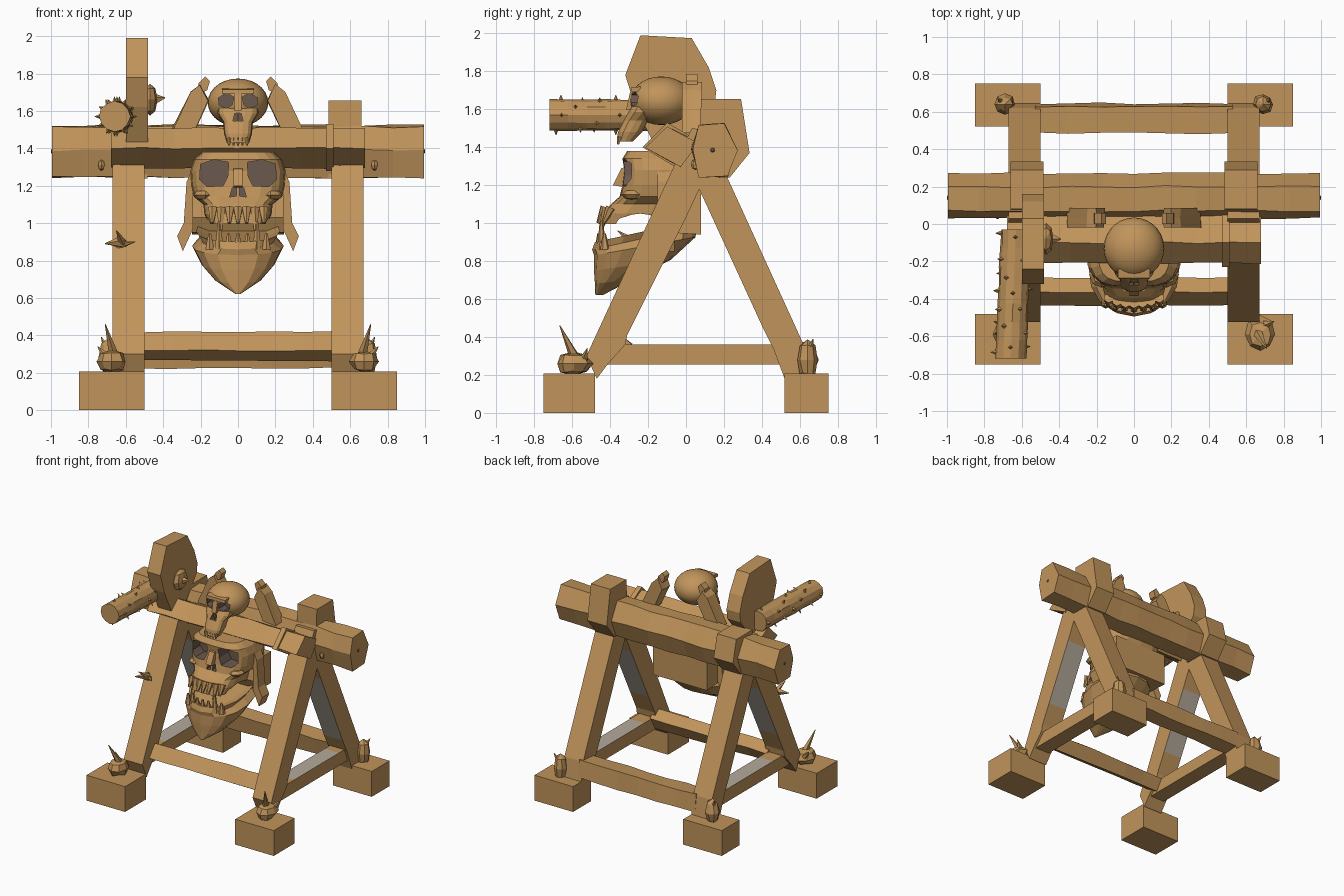
import bpy, bmesh, math, random
from mathutils import Vector, Matrix

if "Cube" in bpy.data.objects:
    bpy.data.objects.remove(bpy.data.objects["Cube"])
random.seed(4)

def material(name, rgb):
    m = bpy.data.materials.new(name)
    m.diffuse_color = (*rgb, 1)
    m.use_nodes = True
    m.node_tree.nodes["Principled BSDF"].inputs["Base Color"].default_value = m.diffuse_color
    return m

WOOD = material("brown wood", (0.53, 0.296, 0.104))
DARK = material("dark hollow", (0.15, 0.10, 0.077))
GREY = material("grey wear", (0.46, 0.40, 0.33))

def finish(name, bm, second=GREY, smooth=None):
    bmesh.ops.recalc_face_normals(bm, faces=bm.faces)
    me = bpy.data.meshes.new(name)
    bm.to_mesh(me)
    bm.free()
    ob = bpy.data.objects.new(name, me)
    bpy.context.collection.objects.link(ob)
    me.materials.append(WOOD)
    me.materials.append(second)
    if smooth:
        bpy.context.view_layer.objects.active = ob
        for o in bpy.context.selected_objects:
            o.select_set(False)
        ob.select_set(True)
        bpy.ops.object.shade_smooth_by_angle(angle=math.radians(smooth))
    return ob

def rings_to_mesh(bm, rings):
    rows = [[bm.verts.new(p) for p in r] for r in rings]
    n = len(rows[0])
    sides = []
    for a, b in zip(rows, rows[1:]):
        for i in range(n):
            j = (i + 1) % n
            sides.append((i, bm.faces.new((a[i], a[j], b[j], b[i]))))
    bm.faces.new(rows[0])
    bm.faces.new(rows[-1])
    return sides

def prism(name, profile, a, b, axis='x', segs=1, jitter=0.0, grey=()):
    """Extrude a profile: axis x takes (y, z) points, axis y takes (x, z) points."""
    bm = bmesh.new()
    rings = []
    for k in range(segs + 1):
        t = a + (b - a) * k / segs
        ring = []
        for p in profile:
            u, v = (c + random.uniform(-jitter, jitter) for c in p)
            ring.append((t, u, v) if axis == 'x' else (u, t, v))
        rings.append(ring)
    for i, f in rings_to_mesh(bm, rings):
        if i in grey:
            f.material_index = 1
    return finish(name, bm)

def spikes(name, items, sides=5, tip_size=0.08):
    """Cones given as (base, tip, base radius)."""
    bm = bmesh.new()
    for base, tip, r in items:
        base, d = Vector(base), Vector(tip) - Vector(base)
        m = Matrix.Translation(base + d / 2) @ d.to_track_quat('Z', 'Y').to_matrix().to_4x4()
        bmesh.ops.create_cone(bm, cap_ends=True, segments=sides, radius1=r,
                              radius2=r * tip_size, depth=d.length, matrix=m)
    return finish(name, bm)

def blob(name, centre, size, second=GREY, index=0, seg=10, smooth=None, rough=0.0):
    bm = bmesh.new()
    bmesh.ops.create_uvsphere(bm, u_segments=seg, v_segments=max(4, seg // 2), radius=1)
    for v in bm.verts:
        k = 1 + random.uniform(-rough, rough)
        v.co = Vector(centre) + Vector(v.co[i] * size[i] * k for i in range(3))
    for f in bm.faces:
        f.material_index = index
    return finish(name, bm, second, smooth)

def loft(name, sections, n=20, power=0.75, smooth=None):
    """Stack rounded horizontal sections: z, half width, front y, back y, tilt."""
    bm = bmesh.new()
    rings = []
    for z, hw, yf, yb, tilt in sections:
        ring = []
        for i in range(n):
            c, s = math.cos(math.tau * i / n), math.sin(math.tau * i / n)
            x = hw * math.copysign(abs(c) ** power, c)
            y = (yf + yb) / 2 + (yb - yf) / 2 * math.copysign(abs(s) ** power, s)
            ring.append((x, y, z + tilt * (y - yf)))
        rings.append(ring)
    rings_to_mesh(bm, rings)
    return finish(name, bm, DARK, smooth)

def carve(ob, cutters):
    for c in cutters:
        c.hide_render = True
        m = ob.modifiers.new("hollow", 'BOOLEAN')
        m.operation, m.object, m.solver = 'DIFFERENCE', c, 'EXACT'
    dg = bpy.context.evaluated_depsgraph_get()
    me = bpy.data.meshes.new_from_object(ob.evaluated_get(dg))
    ob.modifiers.clear()
    ob.data = me
    for c in cutters:
        bpy.data.objects.remove(c)

def socket(outline, y0, y1):
    """Dark cutter pushed into a skull from the front."""
    ob = prism("socket_cutter", outline, y0, y1, 'y')
    ob.data.materials[1] = DARK
    for p in ob.data.polygons:
        p.material_index = 1
    return ob

# --- A-frame sides, feet and top brackets
front_leg = [(-0.47, 0.18), (-0.525, 0.30), (-0.11, 1.2), (0.03, 1.5), (0.2, 1.48), (0.08, 1.2),
             (0.0, 1.03), (-0.23, 0.57), (-0.31, 0.41), (-0.32, 0.36), (-0.41, 0.26)]
back_leg = [(0.05, 1.22), (0.2, 1.28), (0.62, 0.36), (0.65, 0.18), (0.52, 0.18), (0.46, 0.34),
            (0.40, 0.46), (0.12, 1.07)]
rail = [(-0.46, 0.255), (-0.36, 0.36), (-0.2, 0.36), (0.38, 0.36), (0.5, 0.36), (0.58, 0.255)]
for side, s in (("left", -1), ("right", 1)):
    prism(side + "_front_leg", front_leg, s * 0.5, s * 0.67, grey=(6,))
    prism(side + "_back_leg", back_leg, s * 0.5, s * 0.67, grey=(6,))
    prism(side + "_side_rail", rail, s * 0.52, s * 0.65, grey=(2,))
    for end, y0, y1 in (("front", -0.75, -0.48), ("back", 0.52, 0.75)):
        prism(f"{side}_{end}_foot", [(y0, 0), (y1, 0), (y1, 0.208), (y0, 0.208)], s * 0.5, s * 0.85)
    top = 1.655 if s > 0 else 1.55
    prism(side + "_bracket", [(0.08, top), (0.29, top), (0.335, 1.37), (0.23, 1.24), (0.06, 1.24)],
          s * 0.485, s * 0.66)
    # stone and thorns lashed to each foot
    blob(side + "_front_stone", (s * 0.675, -0.59, 0.26), (0.08, 0.095, 0.06), seg=8, rough=0.1)
    blob(side + "_back_stone", (s * 0.69, 0.64, 0.28), (0.055, 0.055, 0.1), seg=8, rough=0.1)
    spikes(side + "_foot_thorns", [
        ((s * 0.66, -0.58, 0.28), (s * 0.71, -0.665, 0.46), 0.03),
        ((s * 0.70, -0.54, 0.28), (s * 0.75, -0.52, 0.34), 0.025),
        ((s * 0.69, 0.64, 0.3), (s * 0.73, 0.67, 0.39), 0.03)])
    blob(side + "_beam_bolt", (s * 0.73, 0.05, 1.31), (0.02, 0.025, 0.03), seg=6)
spikes("left_leg_thorns", [((-0.62, -0.27, 0.9), (-0.71, -0.32, 0.89), 0.035),
                           ((-0.62, -0.28, 0.9), (-0.65, -0.36, 0.96), 0.025),
                           ((-0.65, -0.24, 0.88), (-0.55, -0.33, 0.90), 0.025)])

# --- Beams
prism("main_beam", [(0.03, 1.39), (0.07, 1.515), (0.2, 1.525), (0.27, 1.39), (0.22, 1.245), (0.07, 1.245)],
      -0.995, 0.995, segs=12, jitter=0.006)
prism("upper_front_beam", [(-0.21, 1.4), (-0.1, 1.51), (0.07, 1.42), (-0.03, 1.295)],
      -0.68, 0.68, segs=8, jitter=0.005)
prism("front_crossbeam", [(-0.435, 0.32), (-0.365, 0.42), (-0.285, 0.36), (-0.34, 0.265)],
      -0.53, 0.53, segs=6, jitter=0.005)
prism("back_crossbeam", [(0.485, 0.36), (0.63, 0.37), (0.645, 0.23), (0.51, 0.225)],
      -0.53, 0.53, segs=6, jitter=0.005)
prism("beam_binding", [(-0.23, 1.4), (-0.1, 1.53), (0.09, 1.42), (-0.03, 1.28)], 0.47, 0.51)
for s in (-1, 1):
    blob("beam_end_pin", (s * 0.995, 0.14, 1.385), (0.006, 0.012, 0.012), DARK, 1, 8)

# --- Standing plank with spiked hub
prism("standing_plank", [(-0.24, 1.99), (0.03, 1.975), (0.12, 1.82), (0.16, 1.7), (0.15, 1.62),
                         (0.07, 1.52), (0.0, 1.42), (-0.17, 1.42), (-0.27, 1.62), (-0.32, 1.78)],
      -0.6, -0.48)
blob("plank_hub", (-0.47, -0.08, 1.66), (0.04, 0.085, 0.085), seg=8)
spikes("hub_spike", [((-0.46, -0.08, 1.66), (-0.39, -0.08, 1.67), 0.04)])

# --- Spiked log
bm = bmesh.new()
log_rings, log_spikes = [], []
for k in range(8):
    t = k / 7
    c = Vector((-0.66 + 0.03 * t, -0.72 + 0.69 * t, 1.57))
    ring = []
    for i in range(12):
        a = math.tau * i / 12
        d = Vector((math.cos(a), 0, math.sin(a)))
        ring.append(c + d * random.uniform(0.078, 0.086))
        if k < 7 and (i + k * 2) % 3 == 0:
            base = c + d * 0.07 + Vector((0, 0.03 + random.uniform(0, 0.05), 0))
            log_spikes.append((base, base + d * 0.036, 0.016))
    log_rings.append(ring)
rings_to_mesh(bm, log_rings)
finish("spiked_log", bm)
spikes("log_spikes", log_spikes, 4)

# --- Large hanging skull
skull = loft("large_skull", [
    (0.995, 0.16, -0.455, 0.0, 0), (1.05, 0.18, -0.44, 0.05, 0), (1.1, 0.185, -0.395, 0.07, 0),
    (1.14, 0.235, -0.35, 0.08, 0), (1.2, 0.25, -0.335, 0.08, 0), (1.28, 0.255, -0.325, 0.08, 0),
    (1.34, 0.235, -0.335, 0.06, 0), (1.38, 0.19, -0.31, 0.03, 0)], power=0.6)
cutters = []
for s in (-1, 1):
    cutters.append(socket([(s * x, z) for x, z in ((0.05, 1.325), (0.055, 1.25), (0.08, 1.2), (0.165, 1.195),
                                                   (0.205, 1.235), (0.2, 1.315), (0.13, 1.34))], -0.45, -0.2))
    cutters.append(socket([(s * 0.008, 1.205), (s * 0.008, 1.145), (s * 0.045, 1.14), (s * 0.03, 1.19)],
                          -0.5, -0.3))
# open mouth behind the upper teeth
cutters.append(blob("mouth_cutter", (0, -0.24, 0.99), (0.35, 0.15, 0.07), DARK, 0, 12))
carve(skull, cutters)
loft("lower_jaw", [
    (0.62, 0.012, -0.478, -0.44, 0), (0.68, 0.12, -0.48, -0.28, 0.12), (0.75, 0.195, -0.485, -0.08, 0.14),
    (0.83, 0.245, -0.485, 0.05, 0.18), (0.86, 0.2, -0.495, 0.06, 0.22), (0.9, 0.225, -0.48, 0.08, 0.22),
    (0.89, 0.16, -0.43, 0.04, 0.2)], n=16, power=0.85)
prism("skull_back_plate", [(-0.09, 0.95), (-0.13, 1.03), (-0.1, 1.2), (0.08, 1.2), (0.08, 0.94)], -0.245, 0.245)
prism("nose_ridge", [(-0.30, 1.30), (-0.34, 1.29), (-0.385, 1.2), (-0.33, 1.19)], -0.025, 0.025)
teeth = []
for i in range(-3, 4):
    x = i * 0.045
    y = -0.455 + 1.6 * x * x
    fang = abs(i) == 2
    teeth.append(((x, y + 0.03, 1.08), (x * 1.03, y - 0.01, 0.96 if fang else 1.0), 0.028))
    teeth.append(((x * 1.12, y, 0.86), (x * 1.12, y - 0.005, 1.01 if fang else 0.945), 0.027))
spikes("large_skull_teeth", teeth, 6, 0.3)
for s in (-1, 1):
    blob("cheekbone", (s * 0.175, -0.27, 1.15), (0.065, 0.07, 0.03), seg=8)
    prism("jaw_flap", [(s * 0.24, 1.3), (s * 0.275, 1.22), (s * 0.29, 1.0), (s * 0.325, 0.93),
                       (s * 0.295, 0.85), (s * 0.24, 0.97)], -0.15, -0.06, 'y')

# --- Small skull on top
cran = blob("small_cranium", (0, -0.13, 1.645), (0.162, 0.165, 0.128), DARK, 0, 28, 40)
eye = [(0.022, 1.675), (0.03, 1.635), (0.06, 1.615), (0.1, 1.63), (0.105, 1.67), (0.06, 1.695)]
carve(cran, [socket([(s * x, z) for x, z in eye], -0.4, -0.21) for s in (-1, 1)])
face = loft("small_face", [(1.43, 0.06, -0.365, -0.28, 0), (1.48, 0.075, -0.36, -0.23, 0),
                           (1.54, 0.08, -0.33, -0.2, 0), (1.585, 0.11, -0.305, -0.15, 0),
                           (1.615, 0.11, -0.285, -0.15, 0)], 14)
carve(face, [socket([(s * 0.004, 1.59), (s * 0.004, 1.545), (s * 0.028, 1.545), (s * 0.018, 1.585)],
                    -0.4, -0.28) for s in (-1, 1)])
prism("small_brow", [(-0.24, 1.69), (-0.292, 1.69), (-0.29, 1.715), (-0.24, 1.72)], -0.085, 0.085)
prism("small_nose_bridge", [(-0.26, 1.7), (-0.295, 1.69), (-0.315, 1.6), (-0.26, 1.6)], -0.02, 0.02)
spikes("small_teeth", [((i * 0.024, -0.35, 1.455), (i * 0.024, -0.357, 1.415), 0.014) for i in range(-2, 3)],
       5, 0.4)

# --- Props beside the small skull
for s in (-1, 1):
    prism("skull_prop", [(s * 0.36, 1.48), (s * 0.24, 1.48), (s * 0.155, 1.66), (s * 0.2, 1.74), (s * 0.25, 1.7)],
          -0.02, 0.085, 'y', 2, 0.006)
    prism("prop_nub", [(s * 0.22, 1.69), (s * 0.165, 1.71), (s * 0.15, 1.76), (s * 0.175, 1.785), (s * 0.21, 1.75)],
          0.0, 0.06, 'y')
